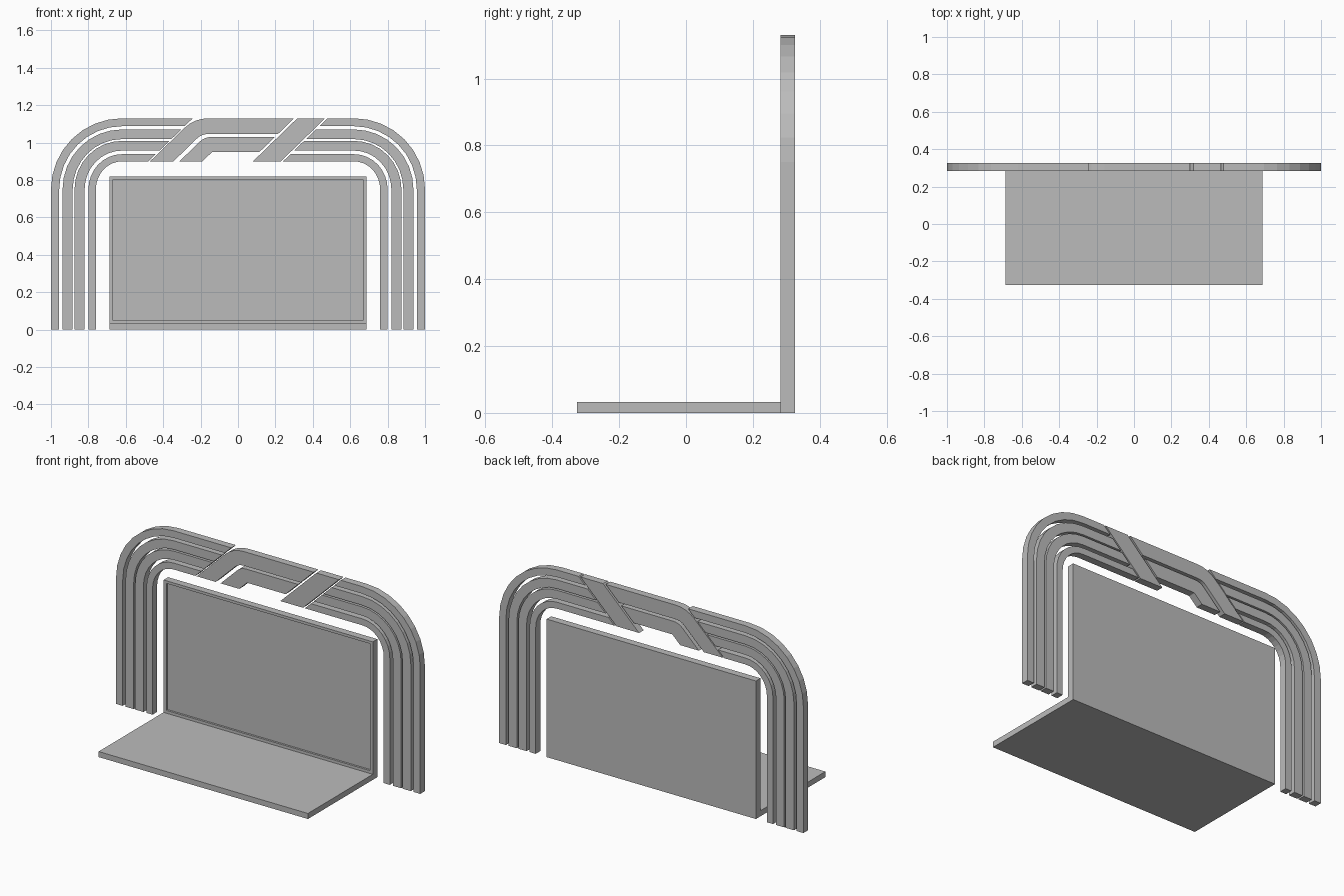
import bpy, bmesh, math

cube = bpy.data.objects.get("Cube")
if cube:
    bpy.data.objects.remove(cube, do_unlink=True)

grey = bpy.data.materials.new("plain grey")
grey.use_nodes = True
grey.diffuse_color = (0.5, 0.5, 0.5, 1)
grey.node_tree.nodes["Principled BSDF"].inputs["Base Color"].default_value = (0.5, 0.5, 0.5, 1)

FRONT, BACK, PANEL_Y = -0.326, 0.326, 0.283
TOP, SLOPE = 1.13, 1.03          # arch crown and slant of the cuts
ARC_X, ARC_Z = 0.62, 0.75        # centre of the corner bends


def finish(name, bm):
    bmesh.ops.recalc_face_normals(bm, faces=bm.faces)
    mesh = bpy.data.meshes.new(name)
    bm.to_mesh(mesh)
    bm.free()
    mesh.materials.append(grey)
    obj = bpy.data.objects.new(name, mesh)
    bpy.context.collection.objects.link(obj)
    return obj


def prism(name, profile, y0=PANEL_Y, y1=BACK):
    """Extrude an x-z outline from y0 to y1."""
    bm = bmesh.new()
    face = bm.faces.new([bm.verts.new((x, y0, z)) for x, z in profile])
    out = bmesh.ops.extrude_face_region(bm, geom=[face])
    verts = [g for g in out["geom"] if isinstance(g, bmesh.types.BMVert)]
    bmesh.ops.translate(bm, verts=verts, vec=(0, y1 - y0, 0))
    return finish(name, bm)


def box(x0, x1, z0, z1):
    return [(x0, z0), (x1, z0), (x1, z1), (x0, z1)]


def slant(top_x, z):
    """x on a slanted cut that meets the crown at top_x."""
    return top_x - (TOP - z) * SLOPE


def bend(side, r, top_x, steps=8):
    """Edge of a band: foot, corner bend, then the slanted end."""
    rz = r + 0.01 * (0.38 - r) / 0.24
    pts = [(side * (ARC_X + r), 0)]
    for i in range(steps + 1):
        a = math.pi / 2 * i / steps
        pts.append((side * (ARC_X + r * math.cos(a)), ARC_Z + rz * math.sin(a)))
    pts.append((slant(top_x, ARC_Z + rz), ARC_Z + rz))
    return pts


def rounded(corner, reach, steps=4):
    """Soft turn from the slanted rise into the level run."""
    x, z = corner
    ax, az = x - reach * 0.7, z - reach * 0.7 / SLOPE
    bx = x + reach
    pts = []
    for i in range(steps + 1):
        t = i / steps
        pts.append(((1 - t) ** 2 * ax + 2 * t * (1 - t) * x + t * t * bx,
                    (1 - t) ** 2 * az + (1 - t * t) * z + t * t * z - (1 - t) ** 2 * z))
    return pts


# Four nested bands on each side of the arch
bands = [(0.38, 0.336), (0.318, 0.264), (0.254, 0.2), (0.18, 0.14)]
for label, side, cut in (("right", -1, -0.242), ("left", 1, 0.478)):
    for i, (outer, inner) in enumerate(bands):
        prism(f"{label}_arch_band_{i + 1}",
              bend(side, outer, cut) + bend(side, inner, cut)[::-1])


# Two crown bands that rise on a slant and run level
def crown(name, left, right, z_top, z_low, end, reaches):
    outer = rounded((left + (z_top - 0.9) * SLOPE, z_top), reaches[0])
    lower = rounded((right + (z_low - 0.9) * SLOPE, z_low), reaches[1])
    prism(name, [(left, 0.9)] + outer + [(slant(end, z_top), z_top), (slant(end, z_low), z_low)]
          + lower[::-1] + [(right, 0.9)])


crown("upper_crown_band", -0.47, -0.345, TOP, 1.046, 0.3, (0.075, 0.035))
crown("lower_crown_band", -0.313, -0.19, 1.03, 0.95, 0.3, (0.035, 0.004))

# Slanted bar between the crown and the left bands
prism("slanted_bar", [(slant(0.317, 0.9), 0.9), (slant(0.466, 0.9), 0.9), (0.466, TOP), (0.317, TOP)])

# Floor
prism("floor_plate", box(-0.688, 0.688, 0, 0.033), FRONT, PANEL_Y)

# Back panel with a shallow recess framed on the front
panel = prism("back_panel", box(-0.688, 0.688, 0, 0.82))
bm = bmesh.new()
bm.from_mesh(panel.data)
front = min(bm.faces, key=lambda f: f.calc_center_median().y)
bmesh.ops.inset_region(bm, faces=[front], thickness=0.026)
for v in front.verts:
    v.co.z = 0.05 if v.co.z < 0.4 else 0.804
rim = bmesh.ops.extrude_face_region(bm, geom=[front])
moved = [g for g in rim["geom"] if isinstance(g, bmesh.types.BMVert)]
bmesh.ops.translate(bm, verts=moved, vec=(0, 0.012, 0))
if front.is_valid:
    bmesh.ops.delete(bm, geom=[front], context="FACES_ONLY")
bmesh.ops.recalc_face_normals(bm, faces=bm.faces)
bm.to_mesh(panel.data)
bm.free()
